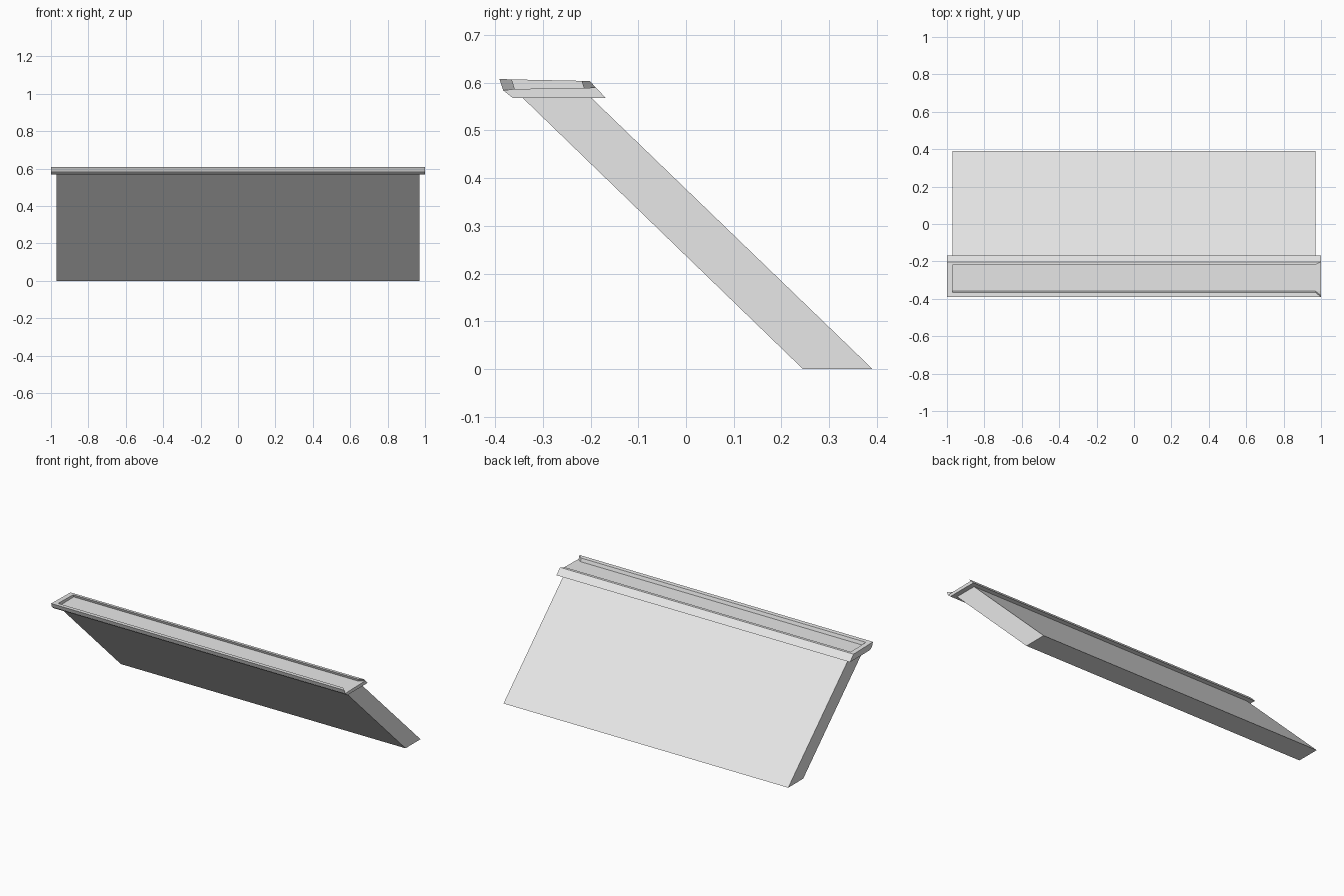
import bpy
import bmesh

cube = bpy.data.objects.get("Cube")
if cube:
    bpy.data.objects.remove(cube, do_unlink=True)

grey = bpy.data.materials.new("plain_grey")
grey.use_nodes = True
grey.diffuse_color = (0.8, 0.8, 0.8, 1)
grey.node_tree.nodes["Principled BSDF"].inputs["Base Color"].default_value = grey.diffuse_color


def prism(name, profile, left, right):
    """Extrude a (y, z) profile along x; right may hold one x per point for a mitre."""
    ends = right if isinstance(right, list) else [right] * len(profile)
    bm = bmesh.new()
    a = [bm.verts.new((left, y, z)) for y, z in profile]
    b = [bm.verts.new((x, y, z)) for x, (y, z) in zip(ends, profile)]
    bm.faces.new(a)
    bm.faces.new(b[::-1])
    for i in range(len(a)):
        j = (i + 1) % len(a)
        bm.faces.new((a[i], b[i], b[j], a[j]))
    bmesh.ops.recalc_face_normals(bm, faces=bm.faces[:])
    mesh = bpy.data.meshes.new(name)
    bm.to_mesh(mesh)
    bm.free()
    mesh.materials.append(grey)
    obj = bpy.data.objects.new(name, mesh)
    bpy.context.collection.objects.link(obj)
    return obj


# Corners shared by the tray parts, as (y, z)
front_out, front_in = (-0.391, 0.608), (-0.365, 0.607)
front_low, front_floor = (-0.383, 0.584), (-0.359, 0.587)
back_in, back_out = (-0.219, 0.604), (-0.202, 0.604)
back_floor, back_low = (-0.214, 0.589), (-0.189, 0.59)
inner, outer = 0.97, 1.0

# Leaning slab
prism("leaning_slab", [(0.245, 0), (0.391, 0), (-0.198, 0.568), (-0.342, 0.568)], -inner, inner)

# Tray base, wider than the slab
prism("tray_base", [front_low, (-0.363, 0.568), (-0.168, 0.568), back_low,
                    back_floor, front_floor], -outer, outer)

# Long lips, mitred at the open end
mitre = [outer, inner, inner, outer]
prism("tray_front_lip", [front_out, front_in, front_floor, front_low], -outer, mitre)
prism("tray_back_lip", [back_out, back_in, back_floor, back_low], -outer, mitre)

# Short lip closing the other end
prism("tray_end_lip", [front_in, back_in, back_floor, front_floor], -outer, -inner)
